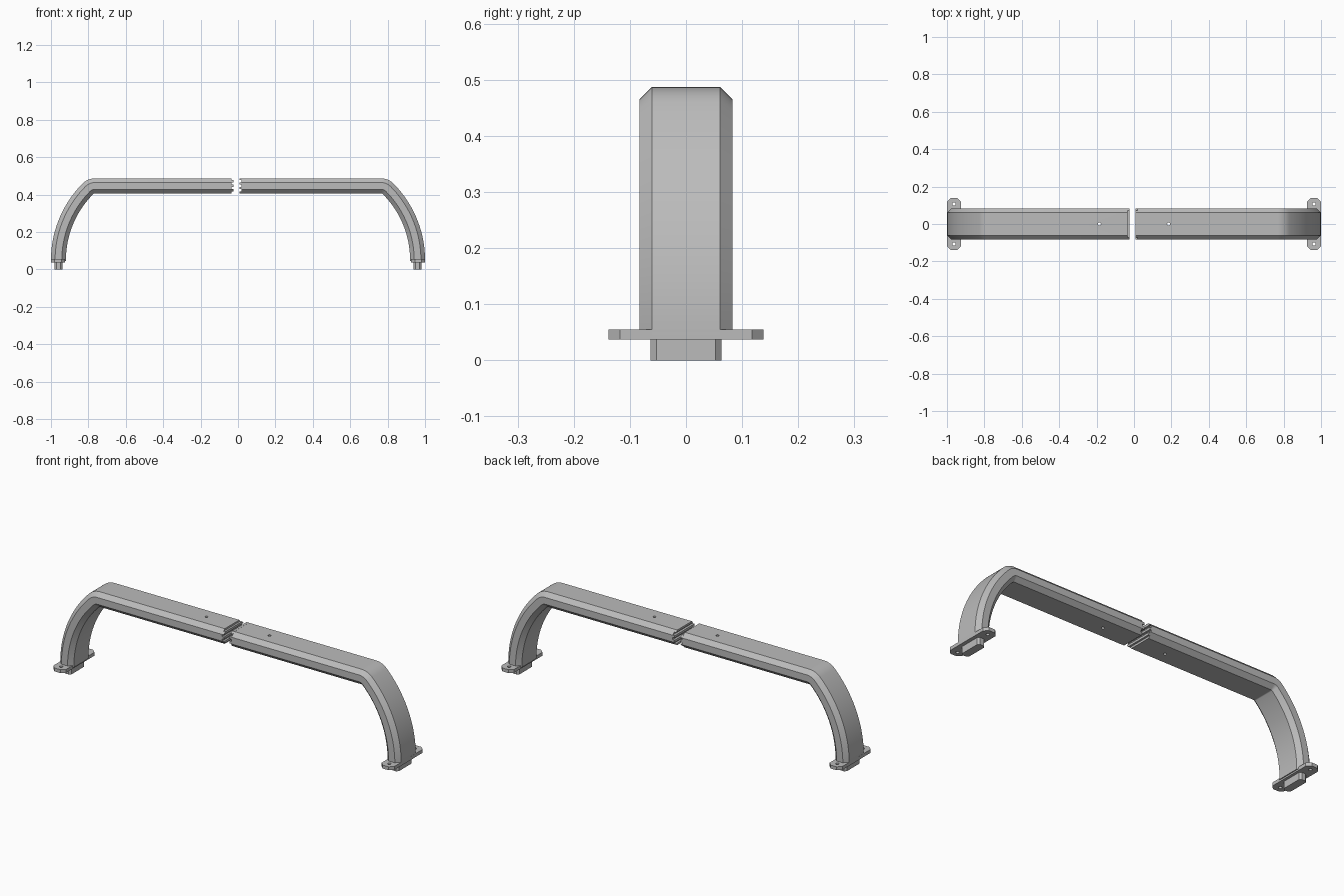
import bpy, bmesh, math
from mathutils import Vector

cube = bpy.data.objects.get("Cube")
if cube:
    bpy.data.objects.remove(cube, do_unlink=True)

grey = bpy.data.materials.new("light grey")
grey.use_nodes = True
grey.diffuse_color = (0.5, 0.5, 0.5, 1)
grey.node_tree.nodes["Principled BSDF"].inputs["Base Color"].default_value = (0.5, 0.5, 0.5, 1)

WIDTH, HALF, CHAMFER = 0.083, 0.04, 0.022   # bar half width, half thickness, edge chamfer
MID = 0.447                                 # height of the bar's centreline


def loft(name, rings):
    """Closed solid through a list of equal-length point rings."""
    bm = bmesh.new()
    loops = [[bm.verts.new(p) for p in ring] for ring in rings]
    n = len(loops[0])
    for a, b in zip(loops, loops[1:]):
        for i in range(n):
            bm.faces.new((a[i], a[(i + 1) % n], b[(i + 1) % n], b[i]))
    bm.faces.new(loops[0])
    bm.faces.new(loops[-1])
    bmesh.ops.recalc_face_normals(bm, faces=bm.faces)
    mesh = bpy.data.meshes.new(name)
    bm.to_mesh(mesh)
    bm.free()
    mesh.materials.append(grey)
    obj = bpy.data.objects.new(name, mesh)
    bpy.context.collection.objects.link(obj)
    return obj


def octagon(w, h, c):
    """Rectangle of half sizes w, h with corners cut by c."""
    return [(w, h - c), (w - c, h), (c - w, h), (-w, h - c),
            (-w, c - h), (c - w, -h), (w - c, -h), (w, c - h)]


def select_only(obj):
    bpy.ops.object.select_all(action="DESELECT")
    obj.select_set(True)
    bpy.context.view_layer.objects.active = obj


def drill(obj, x, y, z, radius):
    """Vertical round hole."""
    circle = [(x + radius * math.cos(math.tau * i / 16), y + radius * math.sin(math.tau * i / 16))
              for i in range(16)]
    cutter = loft("hole_cutter", [[(px, py, z + dz) for px, py in circle] for dz in (-0.1, 0.1)])
    cutter.hide_render = True
    select_only(obj)
    mod = obj.modifiers.new("hole", "BOOLEAN")
    mod.operation, mod.object, mod.solver = "DIFFERENCE", cutter, "EXACT"
    bpy.ops.object.modifier_apply(modifier=mod.name)
    bpy.data.objects.remove(cutter, do_unlink=True)


def smooth(obj):
    select_only(obj)
    bpy.ops.object.shade_smooth_by_angle(angle=math.radians(30))


def prism(name, x, outline, z0, z1):
    return loft(name, [[(x + px, py, z) for px, py in outline] for z in (z0, z1)])


def outer_path(end):
    """Points and outward normals along the outer edge, foot to middle."""
    pts = [(Vector((1, 0, 0.045)), Vector((1, 0, 0)))]
    bend, big, small = math.radians(45), 0.58, 0.09
    for i in range(21):
        n = Vector((math.cos(bend * i / 20), 0, math.sin(bend * i / 20)))
        pts.append((Vector((1 - big, 0, 0.05)) + n * big, n))
    centre = pts[-1][0] - pts[-1][1] * small
    for i in range(1, 9):
        a = bend + (math.pi / 2 - bend) * i / 8
        n = Vector((math.cos(a), 0, math.sin(a)))
        pts.append((centre + n * small, n))
    pts.append((Vector((end, 0, pts[-1][0].z)), Vector((0, 0, 1))))
    return pts


def half_width(dz):
    return WIDTH - max(0, abs(dz) - (HALF - CHAMFER))


# Both halves: hoop, joint ridges, foot plate and plug
bands = [-HALF, -0.03, -0.018, -0.006, 0.006, 0.018, 0.03, HALF]
for side, sign, end, tip, first in (("left", 1, 0.02, 0.008, 0), ("right", -1, 0.035, 0.025, 1)):
    rings = []
    for p, n in outer_path(end):
        ring = []
        for y, t in octagon(WIDTH, HALF, CHAMFER):
            q = p + n * (t - HALF)
            ring.append((sign * q.x, y, q.z))
        rings.append(ring)
    hoop = loft(side + "_hoop", rings)
    drill(hoop, sign * 0.185, 0, MID, 0.008)
    smooth(hoop)

    # Interlocking ridges across the end of the bar
    for i in range(first, 7, 2):
        lo, hi = bands[i], bands[i + 1]
        a, b = half_width(lo), half_width(hi)
        outline = [(-a, lo), (a, lo), (b, hi), (-b, hi)]
        loft(side + "_joint_ridge", [[(sign * x, y, MID + dz) for y, dz in outline]
                                     for x in (end + 0.001, tip)])

    # Mounting foot
    plate = prism(side + "_foot_plate", sign * 0.9625, octagon(0.0375, 0.138, 0.02), 0.037, 0.055)
    for y in (-0.107, 0.107):
        drill(plate, sign * 0.9625, y, 0.046, 0.009)
    smooth(plate)
    prism(side + "_foot_plug", sign * 0.96, octagon(0.021, 0.063, 0.01), 0, 0.038)
